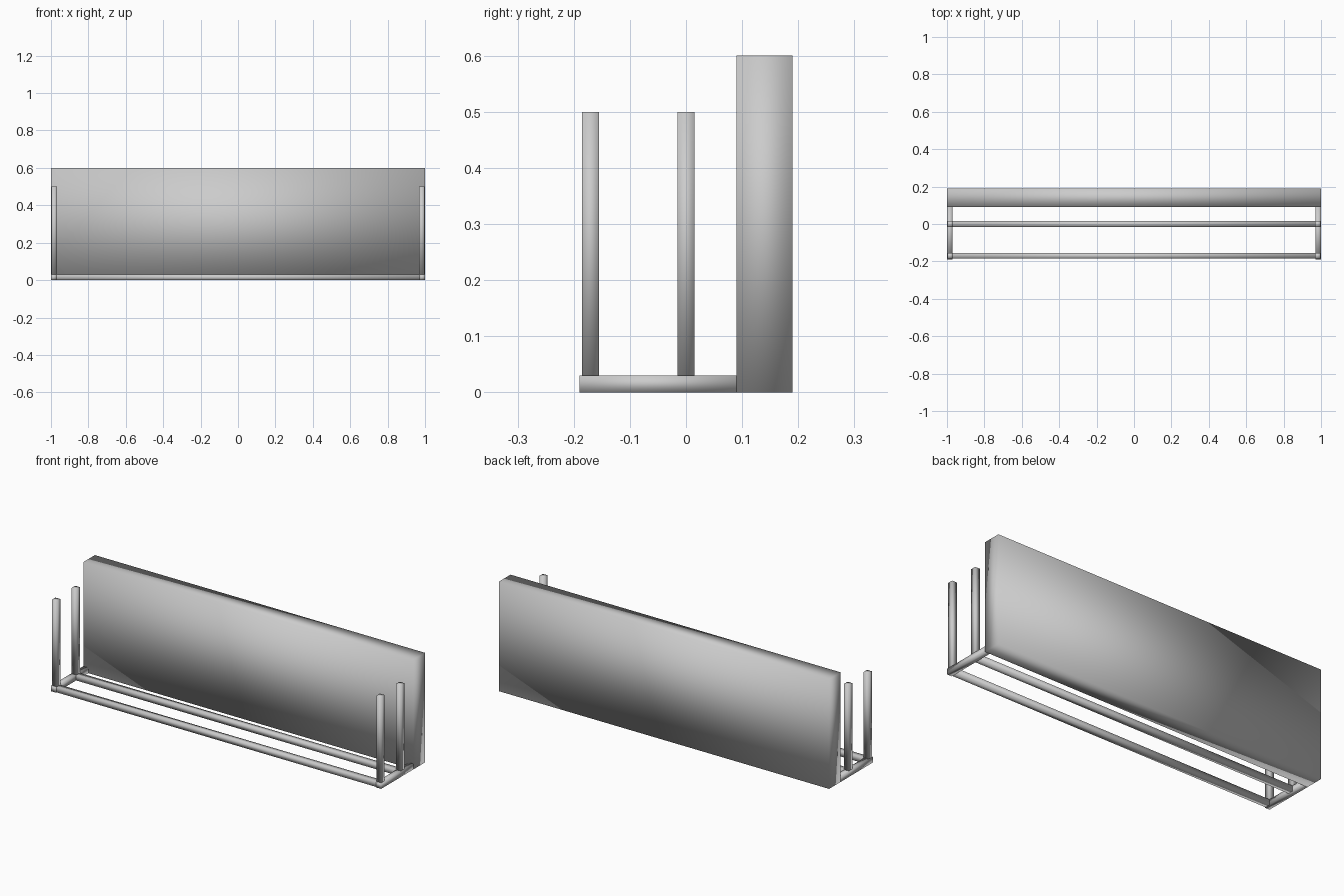
import bpy

if "Cube" in bpy.data.objects:
    bpy.data.objects.remove(bpy.data.objects["Cube"])


def box(name, x, y, z):
    """Smooth-shaded box from (min, max) ranges."""
    bpy.ops.mesh.primitive_cube_add(
        size=1, location=[(a + b) / 2 for a, b in (x, y, z)])
    ob = bpy.context.object
    ob.name = name
    ob.scale = [b - a for a, b in (x, y, z)]
    bpy.ops.object.transform_apply(location=False, rotation=False, scale=True)
    bpy.ops.object.shade_smooth()
    return ob


def mirrored(name, x, y, z):
    """The same box on the left and right sides."""
    box("right_" + name, x, y, z)
    box("left_" + name, (-x[1], -x[0]), y, z)


# Tall back panel
box("back_panel", (-1, 1), (0.09, 0.19), (0, 0.6))

# Side rails of the base, running forward from the panel
mirrored("side_rail", (0.97, 1.0), (-0.19, 0.09), (0, 0.03))

# Long rails and the upright posts at their ends
for label, y in (("front", -0.17), ("middle", 0.0)):
    span = (y - 0.015, y + 0.015)
    box(label + "_rail", (-0.97, 0.97), span, (0, 0.03))
    mirrored(label + "_post", (0.968, 0.997), span, (0.03, 0.5))
